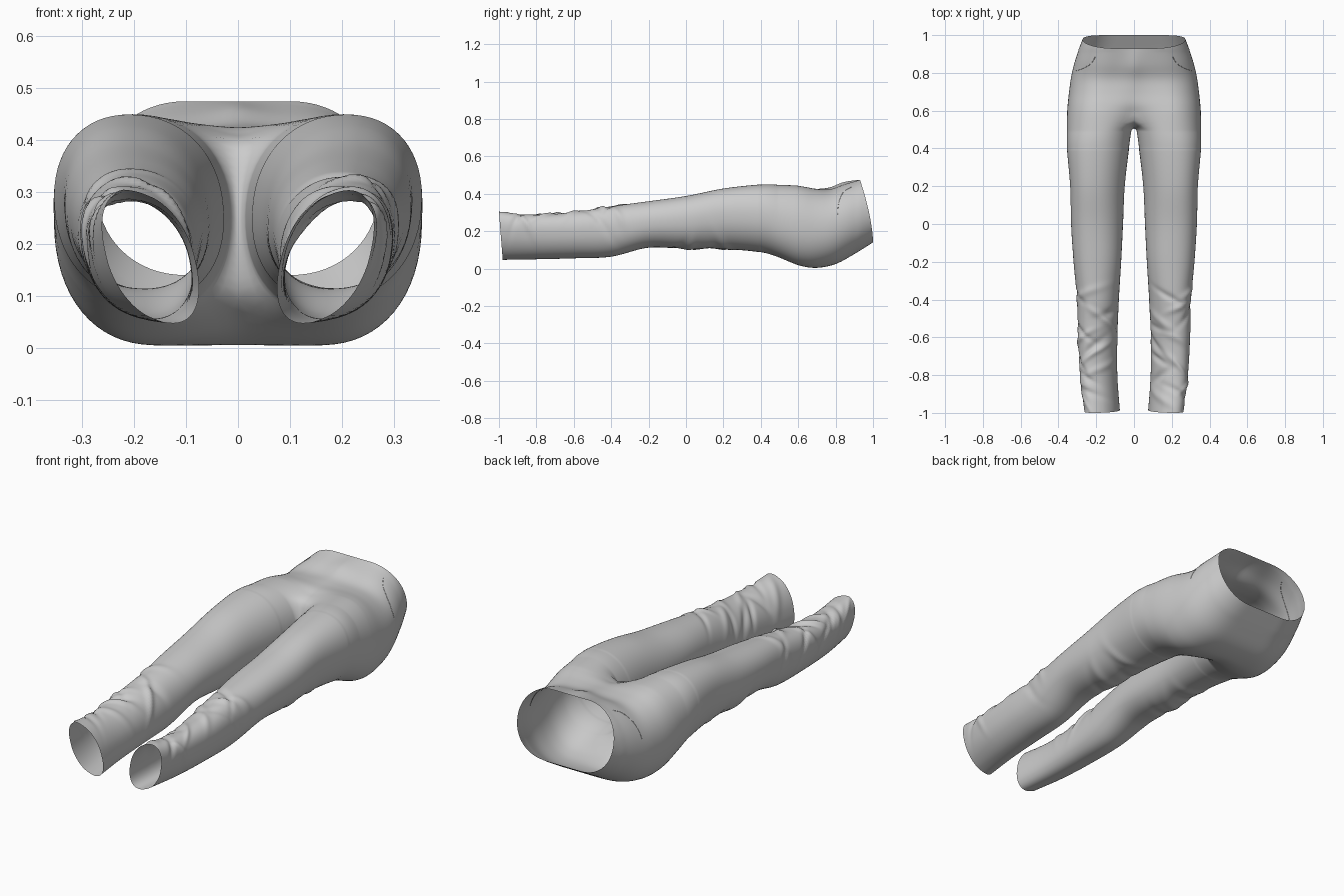
import bpy, bmesh, math, random
from mathutils import Vector
from mathutils.bvhtree import BVHTree

if "Cube" in bpy.data.objects:
    bpy.data.objects.remove(bpy.data.objects["Cube"])

N = 64            # columns round a leg
OUT = 48          # columns 0..OUT make the outer arc, the rest face the other leg
STEPS = 20        # rings between stations

# seat: y, centre x, outer x, bottom z, top z, dip at centre front, slant of the ring
SEAT = [(1.00, .10, .272, .140, .475, .000, .070),
        (0.90, .115, .308, .078, .450, -.015, .055),
        (0.80, .135, .332, .024, .424, -.012, .030),
        (0.70, .16, .345, .004, .426, .000, .000),
        (0.62, .18, .353, .012, .438, .018, -.015),
        (0.56, .185, .356, .032, .446, .045, -.030)]
# leg: y, inner x, outer x, bottom z, top z, tilt
LEG = [(.50, .012, .356, .058, .449, .02),
       (.40, .026, .355, .087, .450, .10),
       (.20, .049, .338, .105, .428, .15),
       (.00, .058, .333, .105, .388, .12),
       (-.20, .068, .320, .112, .360, .10),
       (-.40, .080, .302, .064, .333, .15),
       (-.60, .088, .297, .055, .302, .25),
       (-.80, .088, .285, .050, .288, .35),
       (-.98, .075, .262, .047, .303, .45)]


def spline(rows, steps):
    """Catmull-Rom through the stations."""
    out = []
    for i in range(len(rows) - 1):
        a, b, c, d = rows[max(i - 1, 0)], rows[i], rows[i + 1], rows[min(i + 2, len(rows) - 1)]
        for k in range(steps):
            t = k / steps
            out.append([.5 * (2 * q + (r - p) * t + (2 * p - 5 * q + 4 * r - s) * t * t
                              + (3 * q - p - 3 * r + s) * t ** 3)
                        for p, q, r, s in zip(a, b, c, d)])
    return out + [list(rows[-1])]


def sp(v, e):
    return math.copysign(abs(v) ** e, v)


def theta(j):
    return math.radians(135) - 2 * math.pi * j / N


def seat_ring(st):
    y, cx, xo, zb, zt, dip, slant = st
    cz, hh = (zb + zt) / 2, (zt - zb) / 2
    pts = []
    for j in range(OUT + 1):
        c, s = math.cos(theta(j)), math.sin(theta(j))
        if c >= 0:
            x, z = cx + (xo - cx) * sp(c, .95), cz + hh * sp(s, .95)
        else:
            f = min(1, -c / math.sqrt(.5))
            x = cx * (1 - f)
            z = zt - dip * f * f if s > 0 else zb + max(dip, 0) * f * f
        t = max(0, (z - zb) / (zt - zb))
        pts.append(Vector((x, y - slant * t ** 1.6, z)))
    return pts


def leg_ring(st, folds):
    y, xi, xo, zb, zt, tilt = st
    cx, a, cz, hh = (xi + xo) / 2, (xo - xi) / 2, (zb + zt) / 2, (zt - zb) / 2
    hem = min(1, max(0, (-y - .7) / .28))
    pts = []
    for j in range(N):
        th = theta(j)
        x, z = cx + a * sp(math.cos(th - tilt), .92), cz + hh * sp(math.sin(th), .92)
        off = 0
        for y0, slope, w, amp, th0, span in folds:
            d = (th - th0 + math.pi) % (2 * math.pi) - math.pi
            off += amp * math.exp(-((y - y0 - slope * d) / w) ** 2 - (d / span) ** 2)
        n = Vector((x - cx, 0, z - cz)).normalized() * off
        pts.append(Vector((x, y - .02 * hem * (z - zb) / (zt - zb), z)) + n)
    return pts


def make_folds(seed):
    rng = random.Random(seed)
    folds = []
    for i in range(15):                                   # bunching above the ankle
        folds.append((-.36 - .04 * i + rng.uniform(-.012, .012), rng.choice((-1, 1)) * rng.uniform(.03, .10),
                      rng.uniform(.014, .024), (-.011 if i % 2 else .010) * rng.uniform(.6, 1.1),
                      math.pi / 2 + rng.uniform(-1.0, 1.0), rng.uniform(.5, .9)))
    for i in range(4):                                    # soft creases behind the knee
        folds.append((.20 - .09 * i, rng.uniform(-.08, .08), .025, (-1) ** i * .006,
                      -math.pi / 2 + rng.uniform(-.6, .6), .7))
    return folds


bm = bmesh.new()
for side in (1, -1):
    def add(pts):
        return [bm.verts.new((p.x * side, p.y, p.z)) for p in pts]

    # seat half, open at the centre seam
    rings = [seat_ring(st) for st in spline(SEAT, 8)]
    # close the last ring with the crotch seam
    top, bot = rings[-1][0], rings[-1][OUT]
    seam = []
    for j in range(OUT + 1, N):
        t = (j - OUT) / (N - OUT)
        p = bot.lerp(top, t)
        p.y -= .035 * math.sin(math.pi * t)
        p.x = 0
        seam.append(p)
    rings[-1] = rings[-1] + seam
    folds = make_folds(3 if side > 0 else 8)
    first = len(rings)
    legs = [leg_ring(st, folds) for st in spline(LEG, STEPS)]
    for p, q in zip(legs[0], rings[-1]):                  # let the first leg ring follow the crotch
        p.y += .6 * (q.y - .56)
    rings += legs
    rows = [add(r) for r in rings]
    for i in range(len(rows) - 1):
        a, b = rows[i], rows[i + 1]
        for j in range(N if i >= first - 1 else OUT):
            k = (j + 1) % N
            bm.faces.new((a[j], a[k], b[k], b[j]))

# sew the halves together and relax the crotch
seam_verts = [v for v in bm.verts if abs(v.co.x) < 1e-5]
bmesh.ops.remove_doubles(bm, verts=seam_verts, dist=1e-5)
soft = [v for v in bm.verts if .40 < v.co.y < .92 and not v.is_boundary]
for _ in range(6):
    bmesh.ops.smooth_vert(bm, verts=soft, factor=.5, use_axis_x=True, use_axis_y=True, use_axis_z=True)
bmesh.ops.recalc_face_normals(bm, faces=bm.faces)
for f in bm.faces:
    f.smooth = True
tree = BVHTree.FromBMesh(bm)
mesh = bpy.data.meshes.new("trousers")
bm.to_mesh(mesh)
bm.free()
bpy.context.collection.objects.link(bpy.data.objects.new("trousers", mesh))

# pocket seams laid on the front
for side, name in ((1, "pocket_seam_right"), (-1, "pocket_seam_left")):
    path = []
    for x, y in spline([(.205, .885), (.225, .852), (.26, .828), (.295, .815), (.318, .81)], 5):
        hit = tree.ray_cast(Vector((x * side, y, 1)), Vector((0, 0, -1)))[0]
        if hit:
            path.append(hit)
    if len(path) < 2:
        continue
    cu = bpy.data.curves.new(name, 'CURVE')
    cu.dimensions = '3D'
    cu.bevel_depth = .0015
    cu.bevel_resolution = 1
    s = cu.splines.new('POLY')
    s.points.add(len(path) - 1)
    for p, co in zip(s.points, path):
        p.co = (*co, 1)
    bpy.context.collection.objects.link(bpy.data.objects.new(name, cu))
